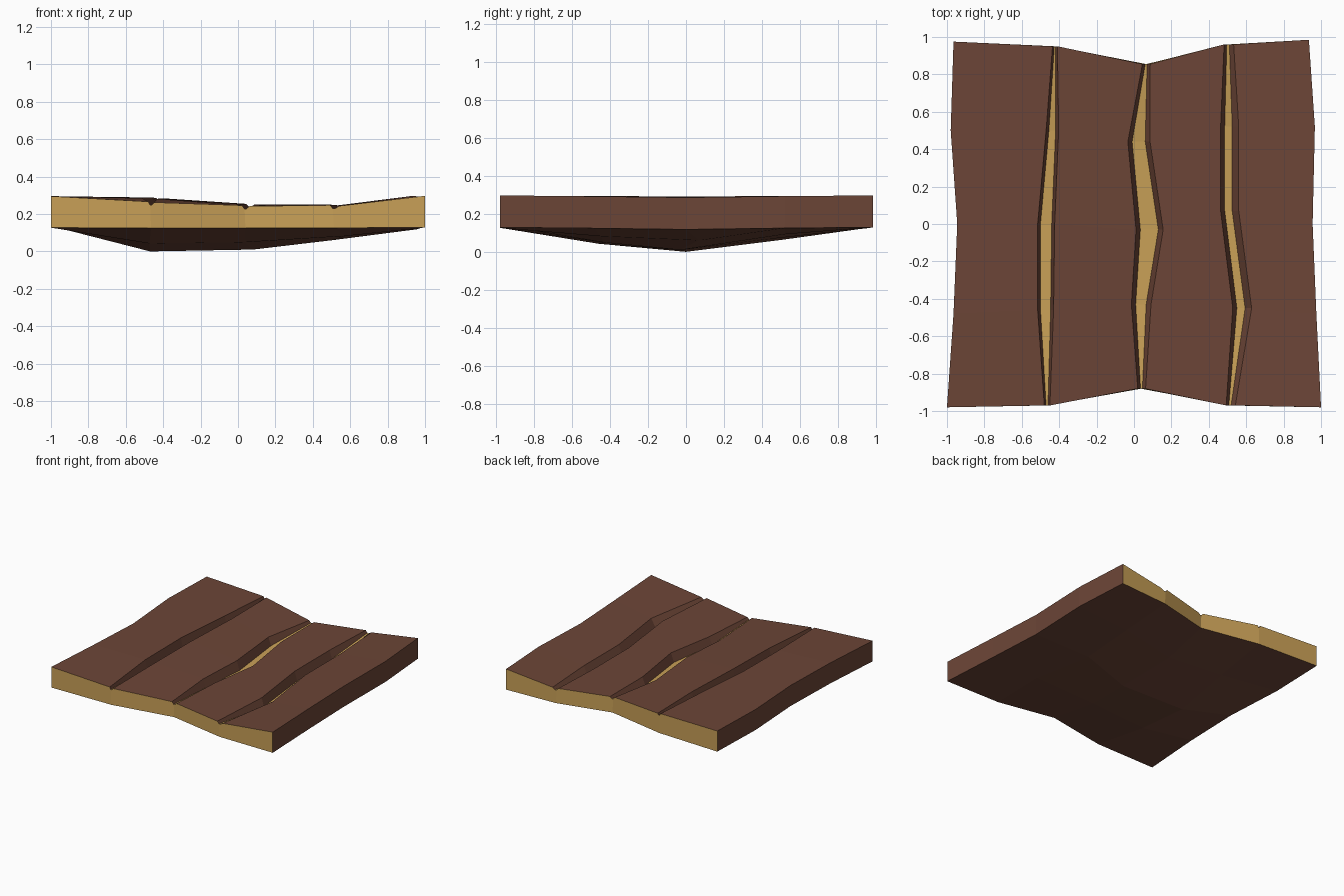
import bpy, bmesh

if "Cube" in bpy.data.objects:
    bpy.data.objects.remove(bpy.data.objects["Cube"])


def material(name, color):
    m = bpy.data.materials.new(name)
    m.diffuse_color = (*color, 1)
    m.use_nodes = True
    m.node_tree.nodes["Principled BSDF"].inputs["Base Color"].default_value = m.diffuse_color
    return m


# Side edges of the slab, front to back: (x, y, top z)
LEFT = [(-1, -.98, .295), (-.965, -.48, .295), (-.945, 0, .29), (-.98, .5, .295), (-.965, .975, .295)]
RIGHT = [(1, -.98, .297), (.975, -.48, .292), (.955, 0, .286), (.967, .52, .293), (.935, .985, .297)]

# Cracks, front to back: (centre x, y, half width of floor)
CRACKS = [
    [(-.465, -.97, .005), (-.473, -.46, .027), (-.47, 0, .03), (-.437, .5, .018), (-.423, .95, .003)],
    [(.04, -.88, .005), (.037, -.43, .028), (.082, -.03, .048), (.025, .44, .035), (.065, .855, .005)],
    [(.513, -.97, .006), (.572, -.45, .022), (.505, .07, .02), (.505, .52, .02), (.503, .96, .007)],
]
LIP = [(.015, .016), (.023, .026), (.022, .035)]      # wall run-out left, right
RIM = [(.266, .285, .288, .288, .286),
       (.246, .25, .254, .255, .254),
       (.247, .249, .25, .25, .25)]
DEPTH = (.018, .065, .075, .065, .018)
BELLY = (.125, .115, .065)                            # underside bulge per column
BELLY_ROW = (0, .66, 1, .5, 0)

bm = bmesh.new()
top, under = [], []
for r in range(5):
    lx, ly, lz = LEFT[r]
    rx, ry, rz = RIGHT[r]
    trow = [bm.verts.new(LEFT[r])]
    brow = [bm.verts.new((lx, ly, lz - .168))]
    for c in range(3):
        x, y, w = CRACKS[c][r]
        a, b = LIP[c]
        z = RIM[c][r]
        end = .65 if r in (0, 4) else 1
        for px, pz in ((x - w - a * end, z), (x - w, z - DEPTH[r]),
                       (x + w, z - DEPTH[r]), (x + w + b * end, z - .004)):
            trow.append(bm.verts.new((px, y, pz)))
        brow.append(bm.verts.new((x, y, .125 - BELLY[c] * BELLY_ROW[r])))
    trow.append(bm.verts.new(RIGHT[r]))
    brow.append(bm.verts.new((rx, ry, rz - .168)))
    top.append(trow)
    under.append(brow)


def face(verts, mat):
    bm.faces.new(verts).material_index = mat


for r in range(4):
    # Bark surface with bare wood on the crack floors
    for c in range(13):
        face((top[r][c], top[r][c + 1], top[r + 1][c + 1], top[r + 1][c]),
             1 if c in (2, 6, 10) else 0)
    # Underside
    for c in range(4):
        face((under[r][c], under[r + 1][c], under[r + 1][c + 1], under[r][c + 1]), 0)
    # Long sides
    face((top[r][0], top[r + 1][0], under[r + 1][0], under[r][0]), 0)
    face((top[r][-1], under[r][-1], under[r + 1][-1], top[r + 1][-1]), 0)

# Bare wood ends, one panel between each pair of cracks
splits = (0, 2, 6, 10, 13)
for r in (0, 4):
    for c in range(4):
        upper = top[r][splits[c]:splits[c + 1] + 1]
        loop = [under[r][c], under[r][c + 1]] + upper[::-1]
        face(loop if r == 0 else loop[::-1], 1)

bmesh.ops.recalc_face_normals(bm, faces=bm.faces)
mesh = bpy.data.meshes.new("bark_slab")
bm.to_mesh(mesh)
bm.free()
mesh.materials.append(material("bark", (.15, .06, .038)))
mesh.materials.append(material("bare_wood", (.58, .35, .095)))
slab = bpy.data.objects.new("bark_slab", mesh)
bpy.context.collection.objects.link(slab)
